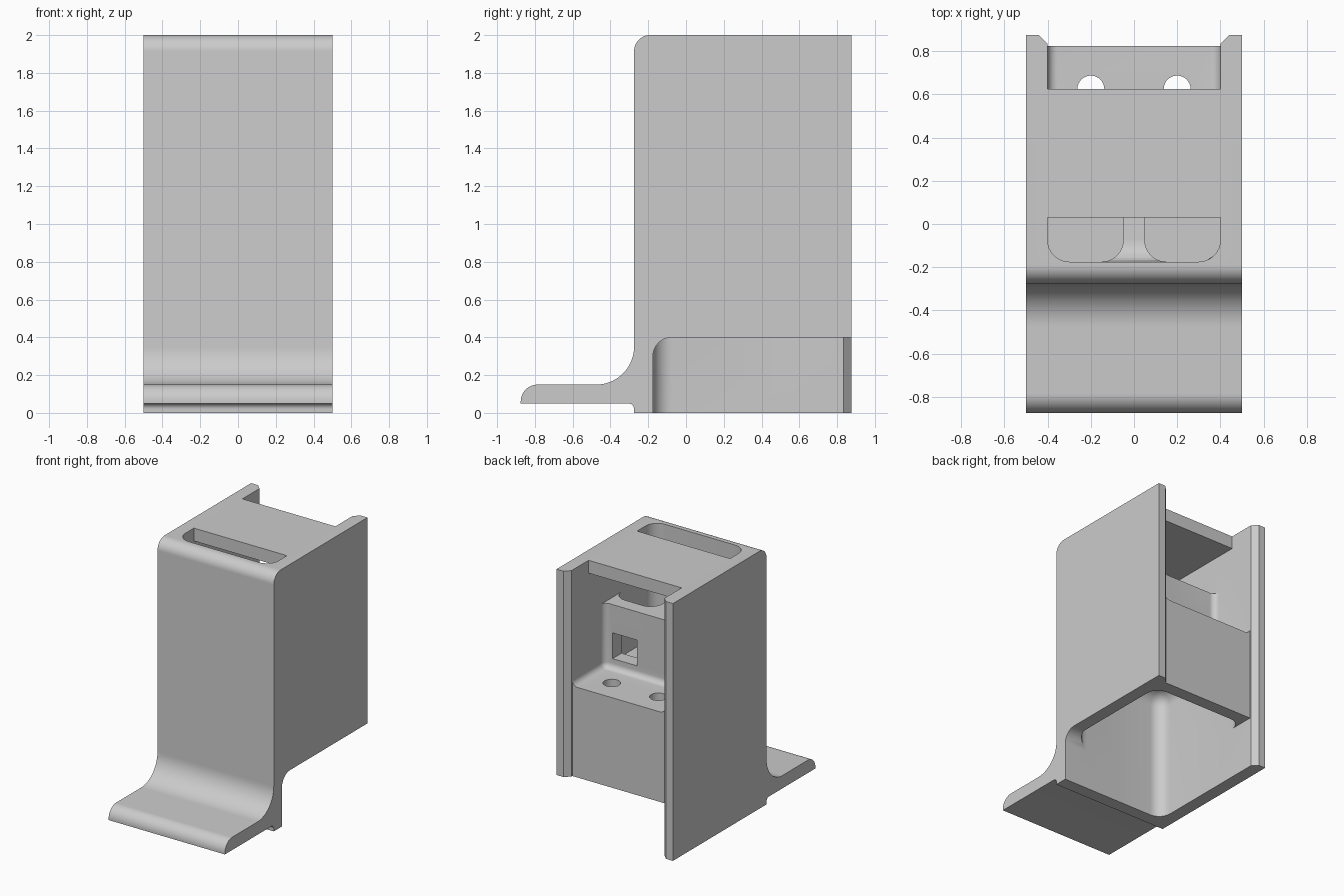
import bpy, bmesh
from math import sin, cos, radians
from mathutils import Vector

old = bpy.data.objects.get("Cube")
if old:
    bpy.data.objects.remove(old, do_unlink=True)

grey = bpy.data.materials.new("plain_grey")
grey.use_nodes = True
grey.diffuse_color = (0.6, 0.6, 0.6, 1)
grey.node_tree.nodes["Principled BSDF"].inputs["Base Color"].default_value = (0.6, 0.6, 0.6, 1)

WALL = 0.4      # inner half width
FRONT = -0.175  # inner face of the front wall
R = 0.1         # large inner fillet


def finish(bm, name):
    bmesh.ops.recalc_face_normals(bm, faces=bm.faces)
    mesh = bpy.data.meshes.new(name)
    bm.to_mesh(mesh)
    bm.free()
    obj = bpy.data.objects.new(name, mesh)
    bpy.context.collection.objects.link(obj)
    mesh.materials.append(grey)
    return obj


def arc(cy, cz, r, start, end, n=14):
    angles = [radians(start + (end - start) * i / n) for i in range(n + 1)]
    return [(cy + r * cos(a), cz + r * sin(a)) for a in angles]


def prism(name, points, offset):
    bm = bmesh.new()
    face = bm.faces.new([bm.verts.new(p) for p in points])
    ext = bmesh.ops.extrude_face_region(bm, geom=[face])
    moved = [v for v in ext["geom"] if isinstance(v, bmesh.types.BMVert)]
    bmesh.ops.translate(bm, verts=moved, vec=offset)
    return finish(bm, name)


def box(name, x, y, z, radius=0, rounded=None):
    """Box from ranges; 'rounded' picks edges by their side signs (sx, sy, sz)."""
    bm = bmesh.new()
    bmesh.ops.create_cube(bm, size=2)
    edges = []
    if rounded:
        for e in bm.edges:
            mid = (e.verts[0].co + e.verts[1].co) / 2
            if rounded(*[round(c) for c in mid]):
                edges.append(e)
    for v in bm.verts:
        v.co = Vector([(lo + hi) / 2 + c * (hi - lo) / 2
                       for c, (lo, hi) in zip(v.co, (x, y, z))])
    if edges:
        bmesh.ops.bevel(bm, geom=edges, offset=radius, segments=8,
                        profile=0.5, affect='EDGES')
    return finish(bm, name)


def cylinder(name, x, y, r, z0, z1):
    ring = [(px, py, z0) for px, py in arc(x, y, r, 0, 360, 32)[:-1]]
    return prism(name, ring, (0, 0, z1 - z0))


# Side profile: tall body with a rounded front lip at the foot
profile = [(0.875, 0), (0.875, 2)]
profile += arc(-0.19, 1.915, 0.085, 90, 180)
profile += arc(-0.475, 0.35, 0.2, 0, -90)
profile += arc(-0.785, 0.06, 0.09, 90, 180)
profile += [(-0.875, 0.05)]
profile += arc(-0.305, 0.02, 0.03, 90, 0)
profile += [(-0.275, 0)]
body = prism("holder_body", [(-0.5, y, z) for y, z in profile], (1, 0, 0))

cutters = []

# Recessed back between the side walls, with chamfered wall edges
channel = [(-WALL, 0.825), (WALL, 0.825), (WALL, 0.835),
           (0.48, 0.915), (-0.48, 0.915), (-WALL, 0.835)]
cutters.append(prism("back_channel", [(x, y, -0.1) for x, y in channel], (0, 0, 2.2)))

# Lower cavity, open underneath
cutters.append(box("lower_cavity", (-WALL, WALL), (FRONT, 0.725), (-0.2, 1.0), R,
                   lambda sx, sy, sz: sz >= 0))

# Openings below the back wall and the left wall
cutters.append(box("back_opening", (-WALL, 0.2), (0.4, 1), (-0.1, 0.4)))
cutters.append(box("side_opening", (0, 0.7), (FRONT, 1), (-0.1, 0.4), R,
                   lambda sx, sy, sz: sx == 0 and sy < 0 and sz > 0))

# Upper chamber with rounded front edges
cutters.append(box("upper_chamber", (-WALL, WALL), (FRONT, 0.7), (1.6, 1.9), R,
                   lambda sx, sy, sz: sy < 0 and sz <= 0 and (sx == 0 or sz == 0)))

# Rear recess above the shelf, and the notch in the top slab
cutters.append(box("rear_recess", (-WALL, WALL), (0.43, 0.95), (1.1, 1.9), 0.045,
                   lambda sx, sy, sz: (sz < 0 and sy <= 0) or (sz == 0 and sy < 0)))
cutters.append(box("top_notch", (-WALL, WALL), (0.625, 0.95), (1.7, 2.1)))

# Slot in the top
cutters.append(box("top_slot", (-WALL, WALL), (FRONT, 0.03), (1.8, 2.1), R,
                   lambda sx, sy, sz: sz == 0 and sy < 0))

# Paired pockets, windows and shelf holes
for side, label in ((1, "left"), (-1, "right")):
    def span(a, b):
        return tuple(sorted((side * a, side * b)))
    cutters.append(box(label + "_pocket", span(0.05, WALL), (FRONT, 0.32), (1.1, 1.75), R,
                       lambda sx, sy, sz: sz == 0))
    cutters.append(box(label + "_window", span(0.12, 0.33), (0.2, 0.5), (1.18, 1.38)))
    cutters.append(cylinder(label + "_shelf_hole", side * 0.2, 0.625, 0.0625, 0.8, 1.3))

# Carve the body
bpy.context.view_layer.objects.active = body
for cutter in cutters:
    cutter.hide_render = True
    mod = body.modifiers.new(cutter.name, 'BOOLEAN')
    mod.operation = 'DIFFERENCE'
    mod.solver = 'EXACT'
    mod.object = cutter
    bpy.ops.object.modifier_apply(modifier=mod.name)
for cutter in cutters:
    bpy.data.objects.remove(cutter, do_unlink=True)

# Smooth the fillets, keep the hard edges
for o in bpy.context.selected_objects:
    o.select_set(False)
body.select_set(True)
bpy.ops.object.shade_smooth_by_angle(angle=radians(30))
